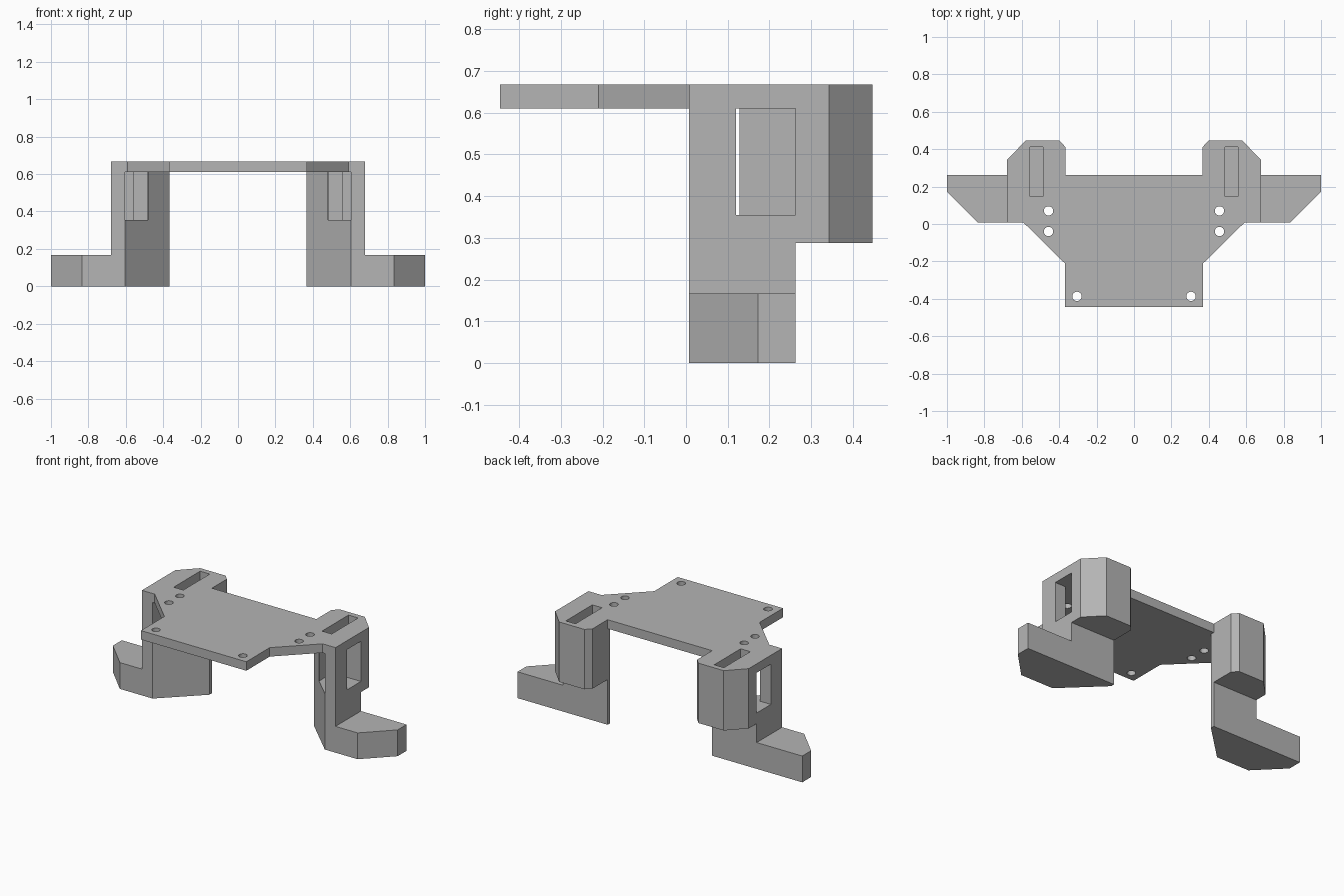
import bpy, bmesh, math

cube = bpy.data.objects.get("Cube")
if cube:
    bpy.data.objects.remove(cube, do_unlink=True)

GREY = (0.46, 0.46, 0.46, 1.0)
grey = bpy.data.materials.new("plain_grey")
grey.use_nodes = True
grey.diffuse_color = GREY
grey.node_tree.nodes["Principled BSDF"].inputs["Base Color"].default_value = GREY


def prism(name, outline, z0, z1, side=1):
    """Extrude an outline upward; side = -1 mirrors it across x."""
    bm = bmesh.new()
    face = bm.faces.new([bm.verts.new((side * x, y, z0)) for x, y in outline])
    top = bmesh.ops.extrude_face_region(bm, geom=[face])["geom"]
    verts = [v for v in top if isinstance(v, bmesh.types.BMVert)]
    bmesh.ops.translate(bm, verts=verts, vec=(0, 0, z1 - z0))
    bmesh.ops.recalc_face_normals(bm, faces=bm.faces)
    mesh = bpy.data.meshes.new(name)
    bm.to_mesh(mesh)
    bm.free()
    obj = bpy.data.objects.new(name, mesh)
    bpy.context.collection.objects.link(obj)
    mesh.materials.append(grey)
    return obj


def cut(target, cutter):
    mod = target.modifiers.new(cutter.name, "BOOLEAN")
    mod.operation = "DIFFERENCE"
    mod.solver = "EXACT"
    mod.object = cutter
    cutter.hide_render = True
    cutter.hide_viewport = True
    cutter.display_type = "WIRE"


def circle(cx, cy, r, n=24):
    return [(cx + r * math.cos(i * math.tau / n), cy + r * math.sin(i * math.tau / n))
            for i in range(n)]


BASE, FOOT_TOP, BLOCK_LOW, POCKET_LOW, DECK_LOW, TOP = 0, 0.167, 0.287, 0.355, 0.61, 0.667
FRONT, BACK = 0.007, 0.262
INNER, OUTER = 0.367, 0.68
SLANT = [(INNER, 0.237), (0.605, FRONT)]

# Deck plate, fitted between the two leg blocks
half = [(0.37, -0.445), (0.37, -0.21), (0.59, FRONT), SLANT[1], SLANT[0], (INNER, BACK)]
deck = prism("deck_plate", half + [(-x, y) for x, y in reversed(half)], DECK_LOW, TOP)

for side, label in ((1, "left"), (-1, "right")):
    # Foot with its chamfered toe
    prism(label + "_foot",
          SLANT + [(0.835, FRONT), (1, 0.173), (1, BACK), (INNER, BACK)],
          BASE, FOOT_TOP, side)
    # Shaft between foot and block
    prism(label + "_shaft",
          SLANT + [(OUTER, FRONT), (OUTER, BACK), (INNER, BACK)],
          FOOT_TOP, BLOCK_LOW, side)
    # Upper block with chamfered back corners
    block = prism(label + "_block",
                  SLANT + [(OUTER, FRONT), (OUTER, 0.342), (0.578, 0.447),
                           (0.4, 0.447), (INNER, 0.412)],
                  BLOCK_LOW, TOP, side)
    # Pocket open to the front, with a window through the outer wall
    cut(block, prism(label + "_pocket_cutter",
                     [(0.48, -0.1), (0.605, -0.1), (0.605, 0.12),
                      (0.8, 0.12), (0.8, BACK), (0.48, BACK)],
                     POCKET_LOW, DECK_LOW, side))
    # Long slot in the top
    cut(block, prism(label + "_slot_cutter",
                     [(0.487, 0.147), (0.555, 0.147), (0.555, 0.413), (0.487, 0.413)],
                     POCKET_LOW, 0.8, side))
    # Screw holes
    for i, (x, y) in enumerate([(0.457, 0.07), (0.457, -0.04), (0.305, -0.387)]):
        cut(deck, prism(f"{label}_hole_cutter_{i + 1}", circle(x, y, 0.025), 0.5, 0.8, side))
